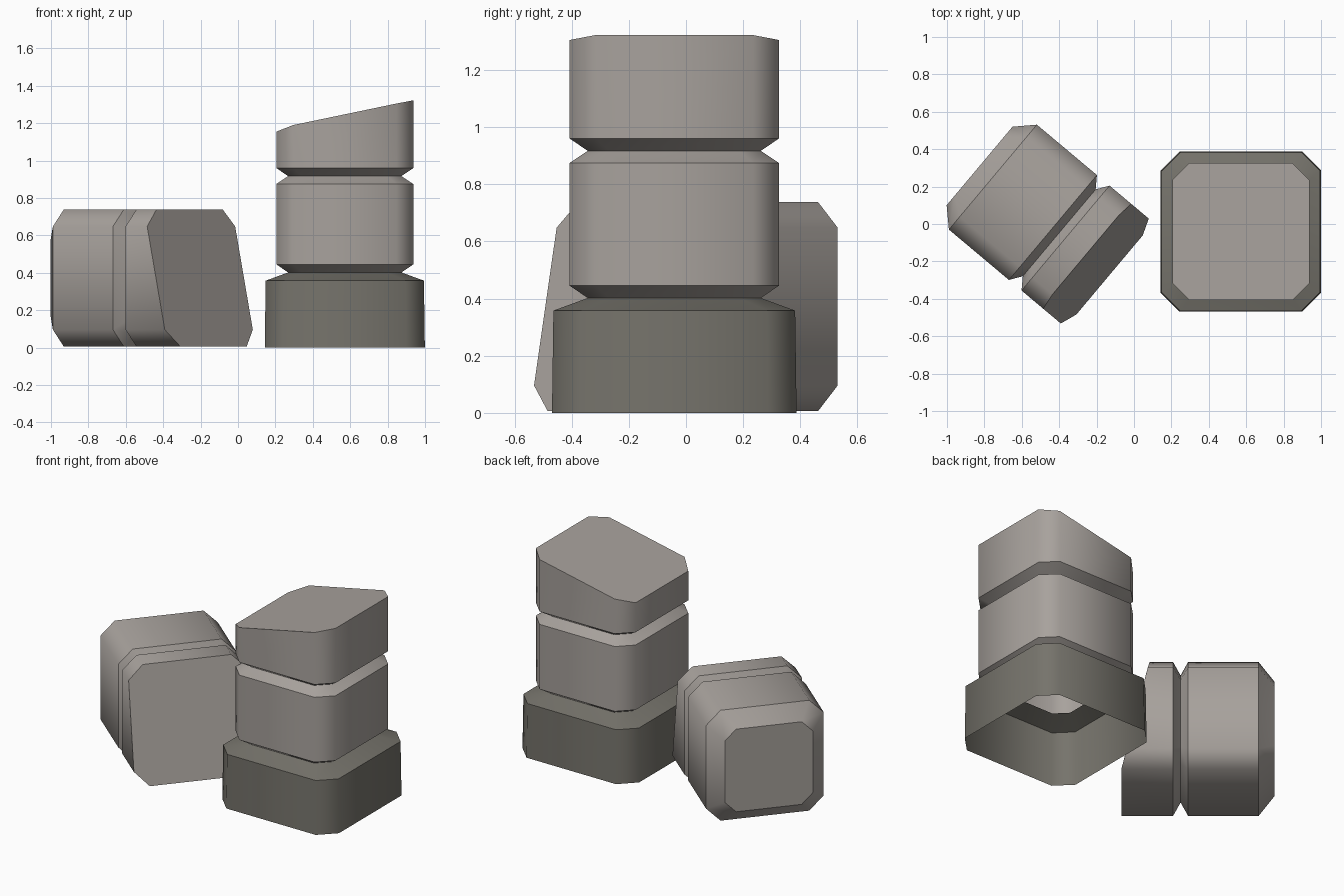
import bpy, bmesh, math
from mathutils import Matrix

if "Cube" in bpy.data.objects:
    bpy.data.objects.remove(bpy.data.objects["Cube"])


def material(name, rgb):
    m = bpy.data.materials.new(name)
    m.diffuse_color = (*rgb, 1)
    m.use_nodes = True
    m.node_tree.nodes["Principled BSDF"].inputs["Base Color"].default_value = m.diffuse_color
    return m


STONE = material("warm grey stone", (0.39, 0.36, 0.335))
BASE = material("dark olive stone", (0.18, 0.172, 0.148))


def octagon(h, c):
    """Square of half size h with corners cut by c."""
    k = h - c
    return [(h, -k), (h, k), (k, h), (-k, h), (-h, k), (-h, -k), (-k, -h), (k, -h)]


def shell(name, rings, mat, matrix, cap_start=False, cap_end=False, cut=None):
    """Loft octagon rings (height, half size, corner cut) along z.
    cut = heights of the last ring for x = -h, -k, k, h (slanted break)."""
    bm = bmesh.new()
    loops = []
    for i, (z, h, c) in enumerate(rings):
        pts = octagon(h, c)
        xs = sorted({p[0] for p in pts})
        slanted = cut and i == len(rings) - 1
        loops.append([bm.verts.new((x, y, cut[xs.index(x)] if slanted else z))
                      for x, y in pts])
    for a, b in zip(loops, loops[1:]):
        for j in range(8):
            k = (j + 1) % 8
            bm.faces.new((a[j], a[k], b[k], b[j])).smooth = True
    if cap_start:
        bm.faces.new(loops[0][::-1])
    if cap_end:
        bm.faces.new(loops[-1])
    # rings stay sharp, lengthwise edges are smooth
    for loop in loops:
        for j in range(8):
            e = bm.edges.get((loop[j], loop[(j + 1) % 8]))
            if e:
                e.smooth = False
    me = bpy.data.meshes.new(name)
    bm.to_mesh(me)
    bm.free()
    me.materials.append(mat)
    ob = bpy.data.objects.new(name, me)
    ob.matrix_world = matrix
    bpy.context.collection.objects.link(ob)
    return ob


H, C = 0.366, 0.09      # column half width and corner cut
N, NC = 0.303, 0.075    # groove half width and corner cut

# Standing pillar: open-bottomed base and grooved shaft with slanted break
stand = Matrix.Translation((0.571, -0.041, 0))
shell("pillar_base", [(0, 0.428, 0.1), (0.358, 0.423, 0.098), (0.402, N, NC)],
      BASE, stand)
shell("standing_shaft",
      [(0.402, N, NC), (0.445, H, C), (0.875, H, C), (0.917, N, NC),
       (0.96, H, C), (1.2, H, C)],
      STONE, stand, cap_end=True, cut=(1.155, 1.19, 1.305, 1.322))

# Fallen pillar piece: local z runs along its length, local x points down
a = math.radians(-40)
u = (math.cos(a), math.sin(a), 0)
v = (-math.sin(a), math.cos(a), 0)
w = (0, 0, -1)
v0, z0 = -0.293, 0.372
fallen = Matrix(((w[0], v[0], u[0], v[0] * v0),
                 (w[1], v[1], u[1], v[1] * v0),
                 (w[2], v[2], u[2], z0),
                 (0, 0, 0, 1)))
# local axes (down, across, along) are right-handed, so faces point outward
shell("fallen_shaft",
      [(-0.832, 0.274, 0.07), (-0.739, H, C), (-0.32, H, C), (-0.276, N, NC),
       (-0.232, H, C), (0, H, C)],
      STONE, fallen, cap_start=True, cap_end=True,
      cut=(-0.092, -0.081, 0.042, 0.075))
